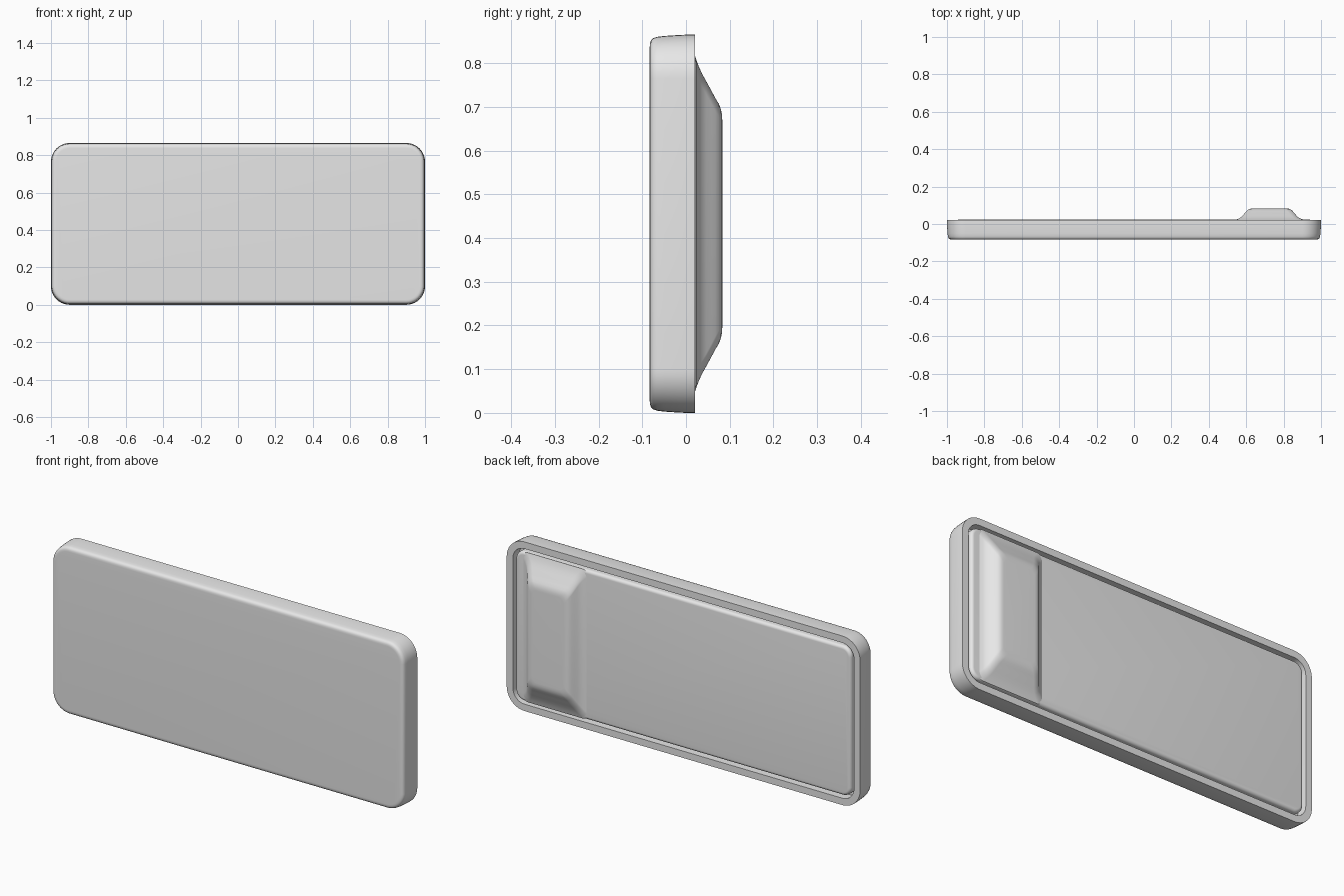
import bpy, bmesh, math

if "Cube" in bpy.data.objects:
    bpy.data.objects.remove(bpy.data.objects["Cube"])

grey = bpy.data.materials.new("plain grey")
grey.diffuse_color = (0.8, 0.8, 0.8, 1)
grey.use_nodes = True
grey.node_tree.nodes["Principled BSDF"].inputs["Base Color"].default_value = grey.diffuse_color

H = 0.865          # overall height
SEG = 10           # segments per rounded corner


def ring(x0, x1, z0, z1, r, y):
    """Rounded rectangle in the xz plane, counter-clockwise seen from the front."""
    pts = []
    corners = [(x0 + r, z0 + r, 180), (x1 - r, z0 + r, 270),
               (x1 - r, z1 - r, 0), (x0 + r, z1 - r, 90)]
    for cx, cz, start in corners:
        for i in range(SEG + 1):
            a = math.radians(start + 90 * i / SEG)
            pts.append((cx + r * math.cos(a), y, cz + r * math.sin(a)))
    return pts


def inset_ring(d, y, r=0.1):
    return ring(-1 + d, 1 - d, d, H - d, max(r - d, 0.03), y)


def loft(name, rings, cap_first=False, cap_last=False, angle=35):
    bm = bmesh.new()
    loops = [[bm.verts.new(p) for p in pts] for pts in rings]
    n = len(loops[0])
    for a, b in zip(loops, loops[1:]):
        for i in range(n):
            j = (i + 1) % n
            bm.faces.new((a[i], b[i], b[j], a[j]))
    if cap_first:
        bm.faces.new(loops[0])
    if cap_last:
        bm.faces.new(loops[-1][::-1])
    mesh = bpy.data.meshes.new(name)
    bm.to_mesh(mesh)
    bm.free()
    mesh.materials.append(grey)
    ob = bpy.data.objects.new(name, mesh)
    bpy.context.collection.objects.link(ob)
    bpy.ops.object.select_all(action='DESELECT')
    ob.select_set(True)
    bpy.context.view_layer.objects.active = ob
    bpy.ops.object.shade_smooth_by_angle(angle=math.radians(angle))
    return ob


# Outer shell: front face, rounded edge, drafted sides, rim, groove wall and floor
shell = [(0.028, -0.083), (0.02, -0.0825), (0.013, -0.080), (0.008, -0.075),
         (0.005, -0.066), (0.003, -0.05), (0.001, -0.02), (0.0, 0.0),
         (0.0, 0.021), (0.035, 0.021), (0.035, -0.03), (0.05, -0.03)]
loft("outer_shell", [inset_ring(d, y) for d, y in shell], cap_first=True)

# Back panel: sits in the groove with a rounded edge
panel = [(0.05, -0.03), (0.05, 0.008)]
for k in range(1, 7):
    a = math.radians(15 * k)
    panel.append((0.05 + 0.016 * (1 - math.cos(a)), 0.008 + 0.016 * math.sin(a)))
loft("back_panel", [inset_ring(d, y) for d, y in panel], cap_last=True)

# Raised block on the back: flared foot, sloping sides, rounded top
# (x inset, z inset, y)
block = [(0.0, 0.0, 0.021), (0.008, 0.010, 0.0245), (0.02, 0.022, 0.029),
         (0.032, 0.038, 0.036), (0.042, 0.056, 0.046), (0.052, 0.078, 0.058),
         (0.060, 0.095, 0.067), (0.068, 0.108, 0.075), (0.077, 0.121, 0.080),
         (0.086, 0.134, 0.0825), (0.096, 0.146, 0.083)]
loft("raised_block",
     [ring(0.54 + dx, 0.91 - dx, 0.05 + dz, 0.815 - dz, 0.03, y) for dx, dz, y in block],
     cap_last=True, angle=40)
